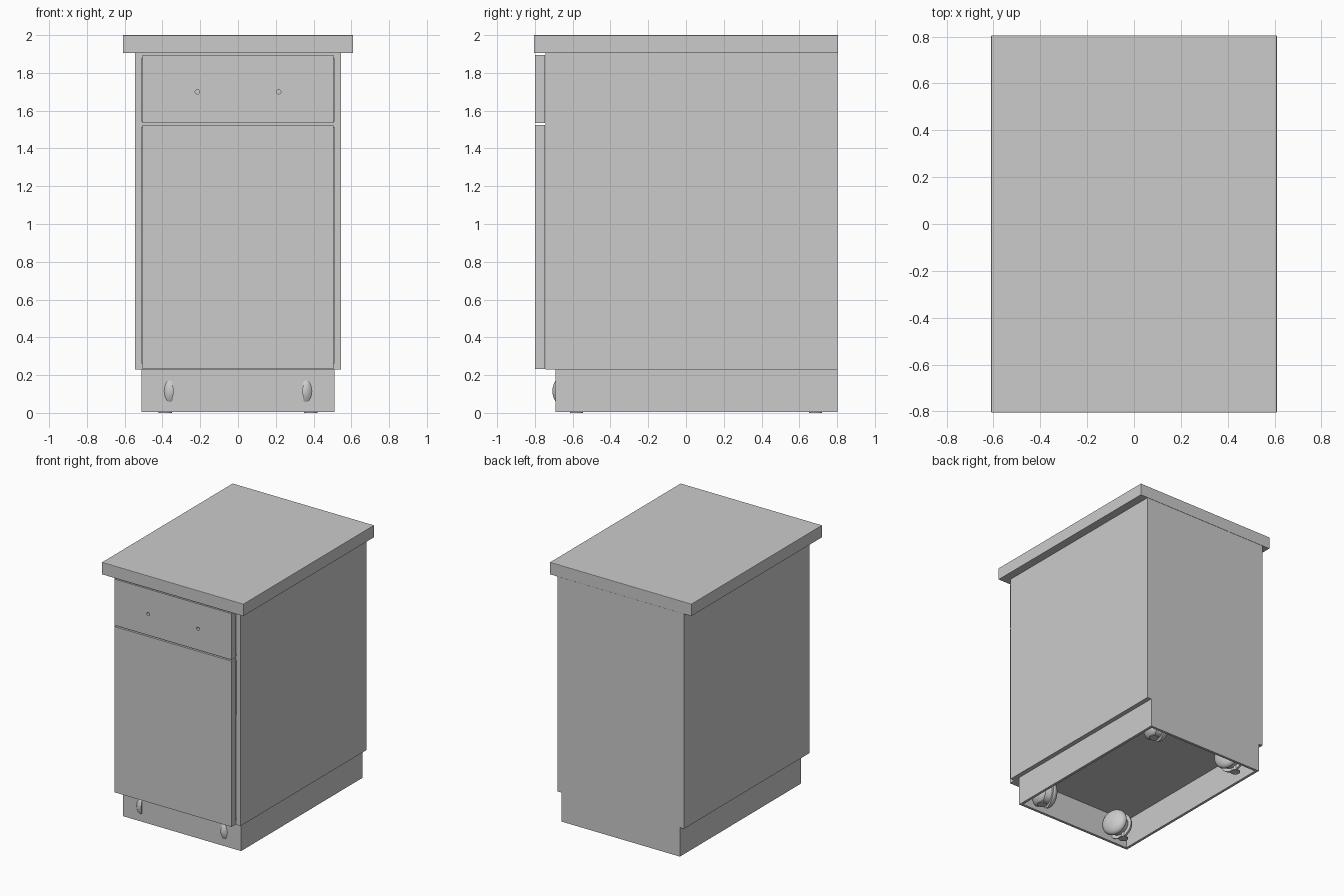
import bpy, bmesh, math
from mathutils import Matrix, Vector

if "Cube" in bpy.data.objects:
    bpy.data.objects.remove(bpy.data.objects["Cube"])


def box(name, x0, x1, y0, y1, z0, z1, bevel=0):
    bm = bmesh.new()
    bmesh.ops.create_cube(bm, size=1)
    bmesh.ops.scale(bm, vec=(x1 - x0, y1 - y0, z1 - z0), verts=bm.verts)
    bmesh.ops.translate(bm, vec=((x0 + x1) / 2, (y0 + y1) / 2, (z0 + z1) / 2), verts=bm.verts)
    ob = finish(name, bm)
    if bevel:
        m = ob.modifiers.new("edge", 'BEVEL')
        m.width = bevel
        m.segments = 2
    return ob


def finish(name, bm):
    me = bpy.data.meshes.new(name)
    bm.to_mesh(me)
    bm.free()
    ob = bpy.data.objects.new(name, me)
    bpy.context.collection.objects.link(ob)
    return ob


def lathe(name, profile, matrix, steps=32):
    """Spin (radius, height) points about local z, then place with matrix."""
    bm = bmesh.new()
    vs = [bm.verts.new((r, 0, h)) for r, h in profile]
    es = [bm.edges.new(p) for p in zip(vs, vs[1:])]
    bmesh.ops.spin(bm, geom=vs + es, cent=(0, 0, 0), axis=(0, 0, 1),
                   angle=2 * math.pi, steps=steps)
    bmesh.ops.remove_doubles(bm, verts=bm.verts, dist=1e-5)
    bmesh.ops.recalc_face_normals(bm, faces=bm.faces)
    bmesh.ops.transform(bm, matrix=matrix, verts=bm.verts)
    bmesh.ops.recalc_face_normals(bm, faces=bm.faces)
    ob = finish(name, bm)
    bpy.ops.object.select_all(action='DESELECT')
    bpy.context.view_layer.objects.active = ob
    ob.select_set(True)
    bpy.ops.object.shade_smooth_by_angle(angle=math.radians(35))
    return ob


# Countertop
box("countertop", -0.61, 0.61, -0.805, 0.805, 1.905, 2.0, 0.003)

# Cabinet carcass panels
FRONT, BACK, LOW, HIGH = -0.745, 0.803, 0.23, 1.905
for s, side in ((-1, "left"), (1, "right")):
    a, b = sorted((s * 0.51, s * 0.545))
    box(side + "_side_panel", a, b, FRONT, BACK, LOW, HIGH)
box("back_panel", -0.51, 0.51, BACK - 0.03, BACK, LOW, HIGH)
box("cabinet_floor", -0.51, 0.51, FRONT, BACK - 0.03, LOW, LOW + 0.035)
box("cabinet_top_rail", -0.51, 0.51, FRONT, BACK - 0.03, HIGH - 0.03, HIGH)
box("drawer_divider", -0.51, 0.51, FRONT, BACK - 0.03, 1.51, 1.545)

# Door and drawer fronts
box("door", -0.505, 0.505, -0.80, FRONT - 0.001, 0.233, 1.525)
drawer = box("drawer_front", -0.505, 0.505, -0.80, FRONT - 0.001, 1.535, 1.895)

# Handle screw holes in the drawer front
for s in (-1, 1):
    cut = lathe("handle_hole_cutter", [(0, -0.04), (0.012, -0.04), (0.012, 0.04), (0, 0.04)],
                Matrix.Translation((s * 0.215, -0.78, 1.70)) @ Matrix.Rotation(math.pi / 2, 4, 'X'), 20)
    cut.hide_render = True
    cut.hide_set(True)
    m = drawer.modifiers.new("hole", 'BOOLEAN')
    m.operation = 'DIFFERENCE'
    m.object = cut

# Hollow plinth
PZ = 0.004
box("plinth_front", -0.51, 0.51, -0.69, -0.67, PZ, LOW)
box("plinth_back", -0.51, 0.51, BACK - 0.02, BACK, PZ, LOW)
box("plinth_left", -0.51, -0.49, -0.67, BACK - 0.02, PZ, LOW)
box("plinth_right", 0.49, 0.51, -0.67, BACK - 0.02, PZ, LOW)

# Twin-wheel casters with a round foot under each corner
R = 0.1
dome = [(0, 0), (R, 0), (R, 0.008)] + [
    (R * math.cos(t), 0.008 + 0.05 * math.sin(t))
    for t in (i * math.pi / 16 for i in range(1, 8))] + [(0, 0.058)]
for s in (-1, 1):
    for y, end in ((-0.60, "front"), (0.665, "back")):
        label = f"{end}_{'left' if s < 0 else 'right'}"
        # local +x points to the outside of the cabinet, swivelled slightly forward
        base = (Matrix.Translation((s * 0.345, y, 0.115))
                @ Matrix.Scale(s, 4, Vector((1, 0, 0)))
                @ Matrix.Rotation(-0.3, 4, 'Z'))
        for d in (-1, 1):
            lathe(label + "_caster_wheel", dome,
                  base @ Matrix.Translation((d * 0.028, 0, 0)) @ Matrix.Rotation(d * math.pi / 2, 4, 'Y'))
        lathe(label + "_caster_hub", [(0, -0.028), (0.075, -0.028), (0.075, 0.028), (0, 0.028)],
              base @ Matrix.Rotation(math.pi / 2, 4, 'Y'))
        lathe(label + "_caster_stem", [(0, 0), (0.02, 0), (0.02, 0.16), (0, 0.16)],
              Matrix.Translation((s * 0.345, y, 0.08)), 16)
        lathe(label + "_foot", [(0, 0), (0.035, 0), (0.035, 0.006), (0.012, 0.006), (0.012, 0.06), (0, 0.06)],
              Matrix.Translation((s * 0.385, y + 0.02, 0)), 24)
